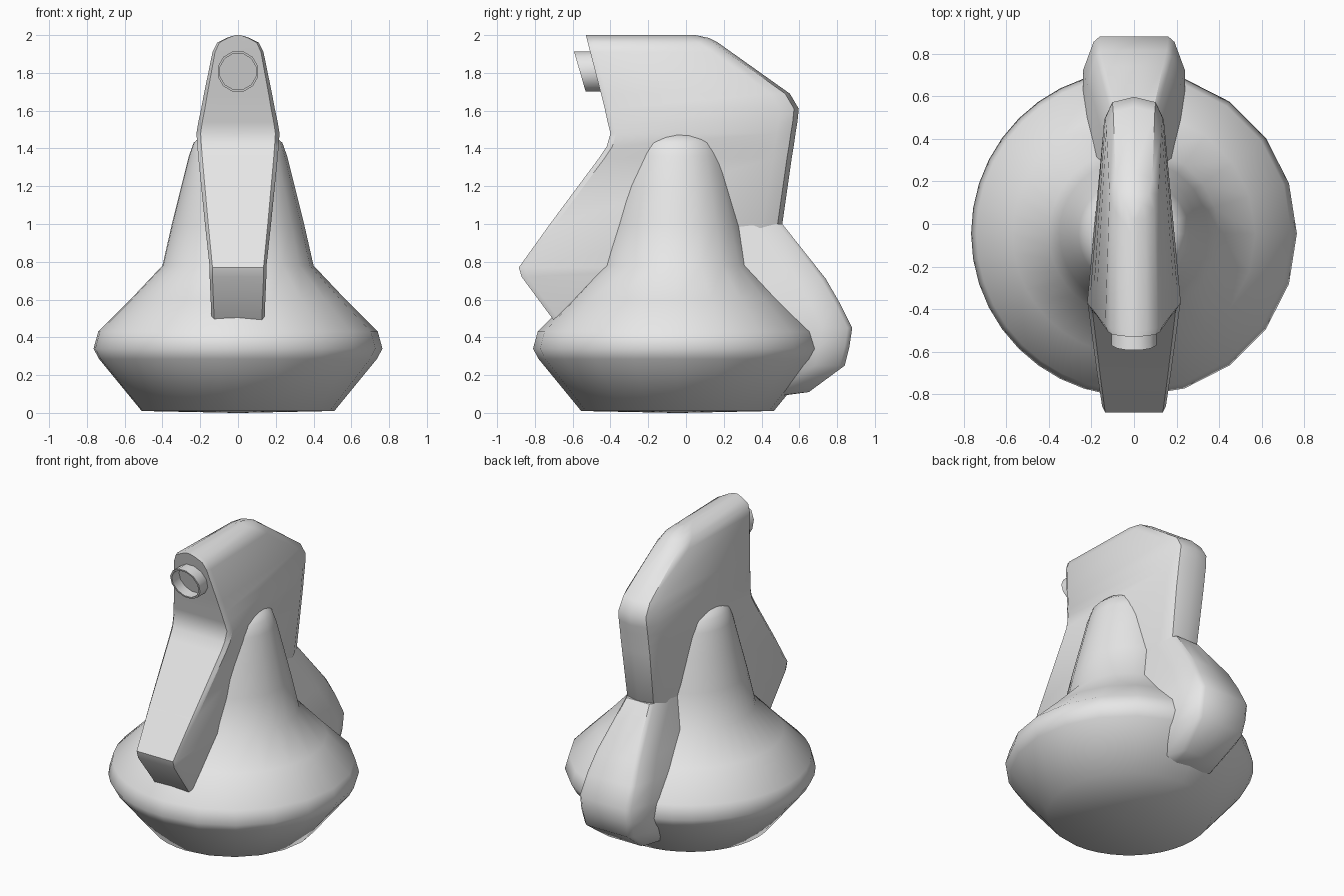
import bpy, bmesh, math

if "Cube" in bpy.data.objects:
    bpy.data.objects.remove(bpy.data.objects["Cube"])

grey = bpy.data.materials.new("plain grey")
grey.use_nodes = True
grey.diffuse_color = (0.8, 0.8, 0.8, 1)
grey.node_tree.nodes["Principled BSDF"].inputs["Base Color"].default_value = (0.8, 0.8, 0.8, 1)


def loft(name, rings, angle, caps=True):
    """Skin closed rings of equal point count into one object."""
    bm = bmesh.new()
    loops = [[bm.verts.new(p) for p in ring] for ring in rings]
    n = len(loops[0])
    for a, b in zip(loops, loops[1:]):
        for i in range(n):
            j = (i + 1) % n
            bm.faces.new((a[i], a[j], b[j], b[i]))
    if caps:
        bm.faces.new(loops[0][::-1])
        bm.faces.new(loops[-1])
    bmesh.ops.recalc_face_normals(bm, faces=bm.faces)
    mesh = bpy.data.meshes.new(name)
    bm.to_mesh(mesh)
    bm.free()
    obj = bpy.data.objects.new(name, mesh)
    bpy.context.collection.objects.link(obj)
    mesh.materials.append(grey)
    bpy.ops.object.select_all(action='DESELECT')
    obj.select_set(True)
    bpy.context.view_layer.objects.active = obj
    bpy.ops.object.shade_smooth_by_angle(angle=math.radians(angle))
    return obj


def mirrored(half, z):
    """Close a half outline (x >= 0) across the centre plane."""
    return [(x, y, z) for x, y in half] + [(-x, y, z) for x, y in reversed(half) if x > 0]


# Round base with a tapering neck; coarser facets on the right half
angles = [math.radians(-90 + 18 * i) for i in range(10)]
angles += [math.radians(90 + 9 * i) for i in range(20)]
base_profile = [(0.02, 0.0), (0.51, 0.01), (0.735, 0.285), (0.765, 0.34), (0.74, 0.43),
                (0.57, 0.60), (0.40, 0.78), (0.35, 1.0), (0.30, 1.2), (0.26, 1.36),
                (0.235, 1.43), (0.19, 1.47), (0.02, 1.49)]
loft("round_base", [[(r * math.cos(a), -0.045 + r * math.sin(a), z) for a in angles]
                    for r, z in base_profile], 65)


# Upright body: z, front y, front half width, back y, back half width
def body_ring(z, yf, wf, yb, wb):
    return mirrored([(0, yf), (wf * 0.9, yf), (wf, yf + 0.03), (wb, yb - 0.1),
                     (wb * 0.75, yb - 0.025), (0, yb)], z)


body = [(0.30, -0.55, 0.12, 0.10, 0.10), (0.49, -0.70, 0.14, 0.20, 0.11),
        (0.72, -0.87, 0.15, 0.30, 0.12), (0.77, -0.885, 0.15, 0.33, 0.12),
        (1.0, -0.72, 0.175, 0.51, 0.13), (1.35, -0.46, 0.21, 0.56, 0.14),
        (1.41, -0.42, 0.215, 0.57, 0.14), (1.48, -0.40, 0.22, 0.58, 0.14),
        (1.54, -0.415, 0.21, 0.59, 0.14), (1.61, -0.43, 0.195, 0.597, 0.135),
        (1.69, -0.45, 0.18, 0.55, 0.13), (1.91, -0.507, 0.135, 0.24, 0.115),
        (1.96, -0.52, 0.11, 0.17, 0.095), (1.985, -0.526, 0.06, 0.12, 0.055),
        (2.0, -0.53, 0.015, 0.05, 0.015)]
loft("upright_body", [body_ring(*r) for r in body], 42)


# Curled tail at the back: z, back y, outer half width, inner half width
def tail_ring(z, yb, wo, wi):
    return mirrored([(0, 0), (wi, 0), (wi, yb - 0.16), (wo, yb - 0.025),
                     (wo * 0.85, yb), (0, yb)], z)


tail = [(0.09, 0.50, 0.10, 0.13), (0.11, 0.65, 0.14, 0.18), (0.25, 0.84, 0.18, 0.23),
        (0.35, 0.865, 0.19, 0.24), (0.45, 0.88, 0.19, 0.24), (0.58, 0.815, 0.18, 0.22),
        (0.71, 0.74, 0.16, 0.19), (1.0, 0.51, 0.10, 0.13)]
loft("curled_tail", [tail_ring(*r) for r in tail], 42)


# Short hollow spout on the front, cut parallel to the leaning face
def spout_ring(r, y):
    ring = [(r * math.cos(a), r * math.sin(a)) for a in
            (math.tau * (i + 0.5) / 12 for i in range(12))]
    return [(x, y - 0.29 * h, 1.807 + h) for x, h in ring]


loft("spout", [spout_ring(r, y) for r, y in
               ((0.11, -0.45), (0.11, -0.562), (0.098, -0.562), (0.098, -0.485))], 40)
